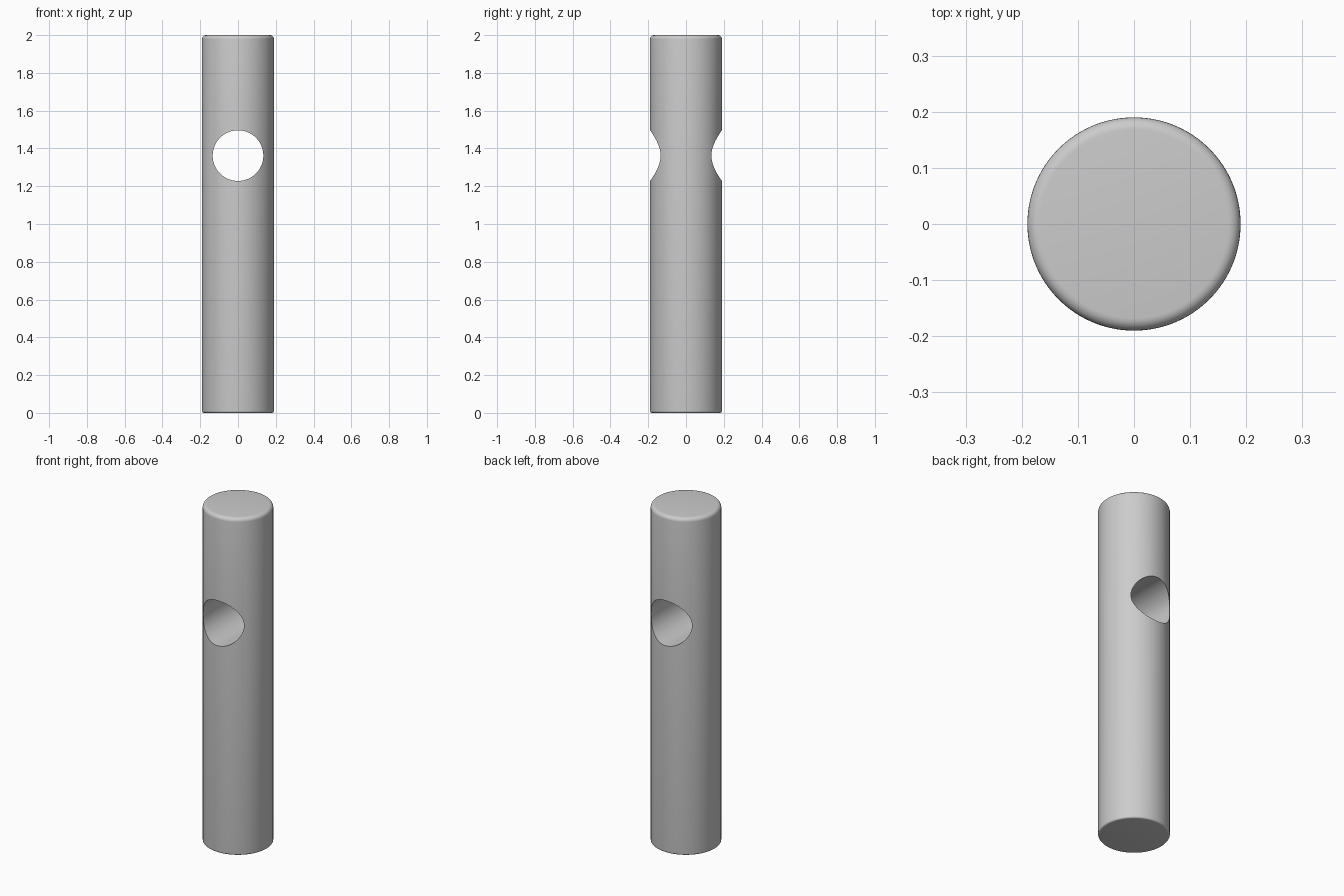
import bpy, bmesh, math

if "Cube" in bpy.data.objects:
    bpy.data.objects.remove(bpy.data.objects["Cube"])

R, H = 0.19, 2.0
HOLE_R, HOLE_Z = 0.134, 1.362
SEG = 128


def rounded_profile(r, h, bottom, top, steps=6):
    """Half outline of a rod with rounded bottom and top rims."""
    pts = []
    for i in range(steps + 1):
        a = math.radians(-90 + 90 * i / steps)
        pts.append((r - bottom + bottom * math.cos(a), bottom + bottom * math.sin(a)))
    for i in range(steps + 1):
        a = math.radians(90 * i / steps)
        pts.append((r - top + top * math.cos(a), h - top + top * math.sin(a)))
    return pts


# Solid round post, lathed from the profile
bm = bmesh.new()
rings = [[bm.verts.new((r * math.cos(2 * math.pi * k / SEG),
                        r * math.sin(2 * math.pi * k / SEG), z)) for k in range(SEG)]
         for r, z in rounded_profile(R, H, 0.01, 0.022)]
for lo, hi in zip(rings, rings[1:]):
    for k in range(SEG):
        n = (k + 1) % SEG
        bm.faces.new((lo[k], lo[n], hi[n], hi[k]))
bm.faces.new(rings[0][::-1])
bm.faces.new(rings[-1])
mesh = bpy.data.meshes.new("post")
bm.to_mesh(mesh)
bm.free()
post = bpy.data.objects.new("post", mesh)
bpy.context.collection.objects.link(post)

# Cross hole drilled front to back
bpy.ops.mesh.primitive_cylinder_add(vertices=96, radius=HOLE_R, depth=1,
                                    location=(0, 0, HOLE_Z),
                                    rotation=(math.pi / 2, 0, 0))
drill = bpy.context.object
drill.name = "hole_cutter"
drill.hide_render = True

bpy.ops.object.select_all(action='DESELECT')
post.select_set(True)
bpy.context.view_layer.objects.active = post
mod = post.modifiers.new("cross_hole", 'BOOLEAN')
mod.operation = 'DIFFERENCE'
mod.solver = 'EXACT'
mod.object = drill
bpy.ops.object.modifier_apply(modifier=mod.name)
bpy.data.objects.remove(drill)

# Smooth sides, crisp hole edges
bpy.ops.object.shade_smooth_by_angle(angle=math.radians(30))
